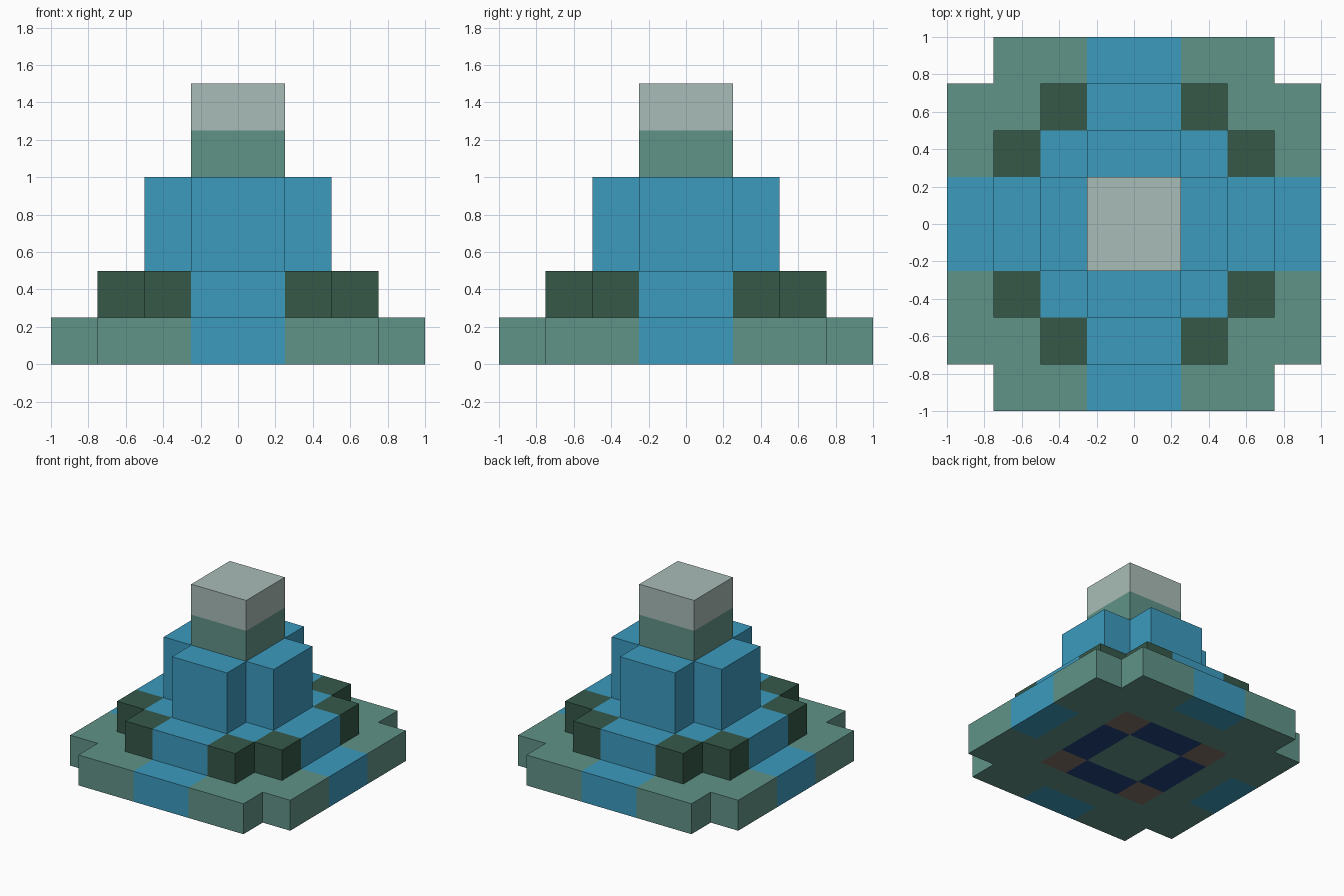
import bpy
import bmesh

default = bpy.data.objects.get("Cube")
if default:
    bpy.data.objects.remove(default, do_unlink=True)

UNIT = 0.25  # side of one building block


def material(name, rgb):
    """Flat material from an sRGB colour in 0-255."""
    linear = [((c / 255 + 0.055) / 1.055) ** 2.4 for c in rgb]
    mat = bpy.data.materials.new(name)
    mat.use_nodes = True
    mat.diffuse_color = (*linear, 1)
    bsdf = next(n for n in mat.node_tree.nodes if n.type == "BSDF_PRINCIPLED")
    bsdf.inputs["Base Color"].default_value = (*linear, 1)
    return mat


PALETTE = {
    "sage green": material("sage green", (96, 147, 135)),
    "sky blue": material("sky blue", (60, 155, 191)),
    "dark green": material("dark green", (53, 88, 73)),
    "pale grey": material("pale grey", (169, 188, 183)),
    "navy": material("navy", (35, 66, 126)),
    "brown": material("brown", (132, 114, 106)),
}
SLOTS = list(PALETTE)


def tier(name, reach, notch, bottom, top, rule):
    """Square block with its corners notched; sizes in units.
    rule(near, far, height, normal) names the colour of each face."""
    bm = bmesh.new()
    # One quarter of the outline, turned four times
    quarter = [(reach, notch), (notch, notch), (notch, reach)]
    if notch == reach:
        quarter = [(reach, reach)]
    outline = []
    for _ in range(4):
        outline += quarter
        quarter = [(-y, x) for x, y in quarter]
    base = bm.faces.new([bm.verts.new((x, y, bottom)) for x, y in outline])
    result = bmesh.ops.extrude_face_region(bm, geom=[base], use_keep_orig=True)
    for v in result["geom"]:
        if isinstance(v, bmesh.types.BMVert):
            v.co.z = top
    # Cut along the block grid so each block can take its own colour
    cuts = [((0, 0, z), (0, 0, 1)) for z in range(bottom + 1, top)]
    for step in range(1 - reach, reach):
        cuts += [((step, 0, 0), (1, 0, 0)), ((0, step, 0), (0, 1, 0))]
    for point, normal in cuts:
        bmesh.ops.bisect_plane(bm, geom=bm.verts[:] + bm.edges[:] + bm.faces[:],
                               plane_co=point, plane_no=normal)
    bmesh.ops.recalc_face_normals(bm, faces=bm.faces)
    for face in bm.faces:
        c = face.calc_center_median()
        near, far = sorted((abs(c.x), abs(c.y)))
        face.material_index = SLOTS.index(rule(near, far, c.z, face.normal))
    bmesh.ops.scale(bm, vec=(UNIT, UNIT, UNIT), verts=bm.verts)
    mesh = bpy.data.meshes.new(name)
    bm.to_mesh(mesh)
    bm.free()
    for mat in PALETTE.values():
        mesh.materials.append(mat)
    obj = bpy.data.objects.new(name, mesh)
    bpy.context.collection.objects.link(obj)
    return obj


def base_rule(near, far, height, normal):
    # Underside: ring of navy with brown corners
    if normal.z < -0.5 and 1 < far < 2:
        return "navy" if near < 1 else "brown"
    # Blue block in the middle of each side
    return "sky blue" if near < 1 and far > 3 else "sage green"


def step_rule(near, far, height, normal):
    return "sky blue" if near < 1 or far < 2 else "dark green"


def tower_rule(near, far, height, normal):
    return "pale grey" if height > 5 else "sage green"


# Stacked tiers from the ground up
tier("base_slab", 4, 3, 0, 1, base_rule)
tier("middle_step", 3, 2, 1, 2, step_rule)
tier("cross_buttress", 2, 1, 2, 4, lambda *face: "sky blue")
tier("top_tower", 1, 1, 4, 6, tower_rule)
